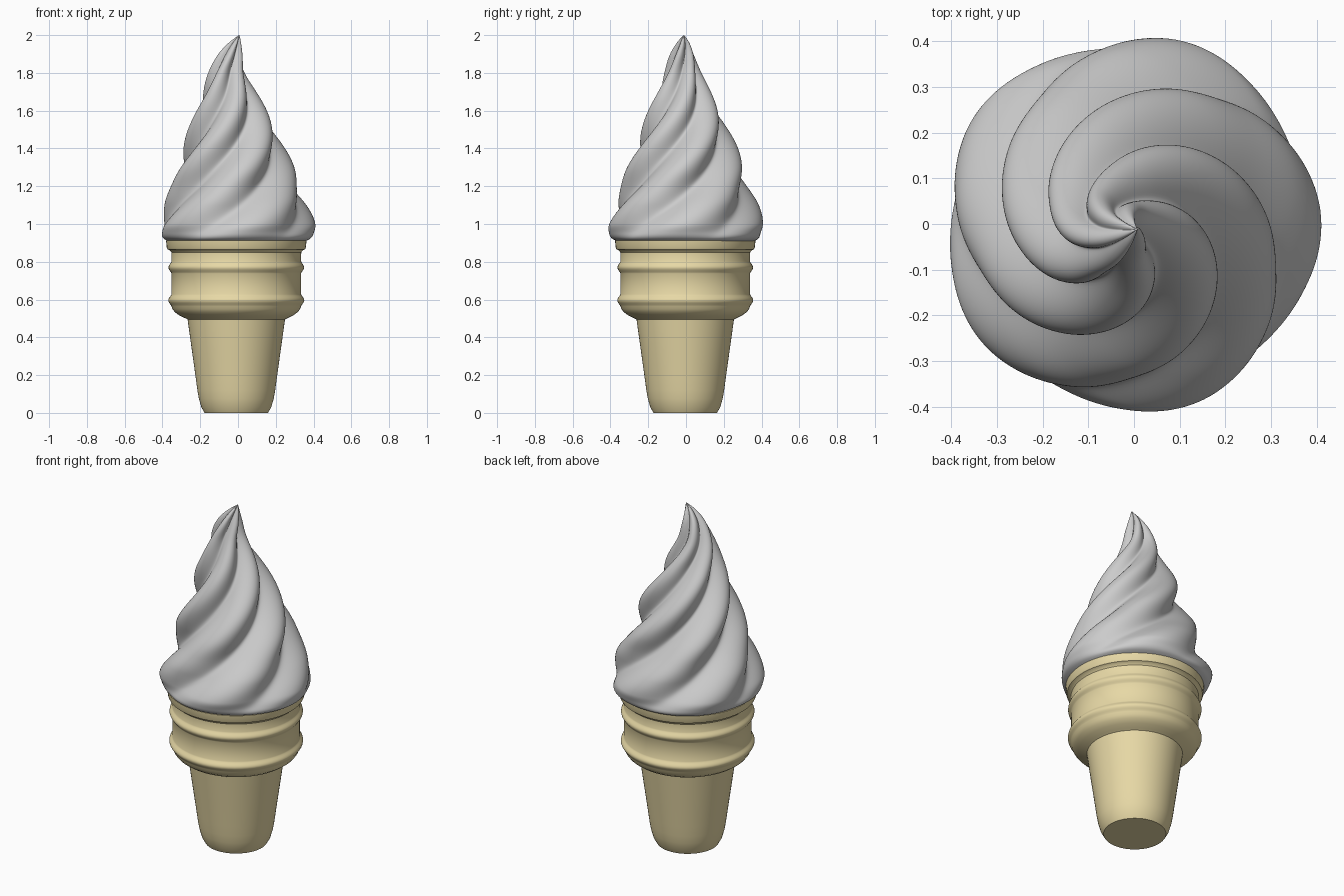
import bpy, bmesh
from math import sin, cos, pi, radians, sqrt

if "Cube" in bpy.data.objects:
    bpy.data.objects.remove(bpy.data.objects["Cube"])


def skin(name, rings, material=None, angle=40):
    """Join rings of points into a closed, smooth-shaded surface."""
    bm = bmesh.new()
    loops = [[bm.verts.new(p) for p in ring] for ring in rings]
    n = len(loops[0])
    for a, b in zip(loops, loops[1:]):
        for i in range(n):
            j = (i + 1) % n
            bm.faces.new((a[i], a[j], b[j], b[i]))
    bm.faces.new(loops[0][::-1])
    bm.faces.new(loops[-1])
    mesh = bpy.data.meshes.new(name)
    bm.to_mesh(mesh)
    bm.free()
    obj = bpy.data.objects.new(name, mesh)
    bpy.context.collection.objects.link(obj)
    if material:
        mesh.materials.append(material)
    bpy.ops.object.select_all(action='DESELECT')
    obj.select_set(True)
    bpy.context.view_layer.objects.active = obj
    bpy.ops.object.shade_smooth_by_angle(angle=radians(angle))
    return obj


def curve(keys, z):
    """Smooth (Catmull-Rom style) interpolation of (z, value) keys."""
    def slope(i):
        a, b = keys[max(i - 1, 0)], keys[min(i + 1, len(keys) - 1)]
        return (b[1] - a[1]) / (b[0] - a[0])
    i = 0
    while i < len(keys) - 2 and z > keys[i + 1][0]:
        i += 1
    (z0, v0), (z1, v1) = keys[i], keys[i + 1]
    h = z1 - z0
    t = min(max((z - z0) / h, 0), 1)
    return ((2*t**3 - 3*t**2 + 1) * v0 + (t**3 - 2*t**2 + t) * h * slope(i)
            + (3*t**2 - 2*t**3) * v1 + (t**3 - t**2) * h * slope(i + 1))


# Wafer cup: lathed profile with two soft raised bands and a rim
wafer = bpy.data.materials.new("wafer")
wafer.diffuse_color = (0.80, 0.69, 0.38, 1)
wafer.use_nodes = True
wafer.node_tree.nodes["Principled BSDF"].inputs["Base Color"].default_value = wafer.diffuse_color


def band(z, base, out, half):
    return [(base + out * (0.5 - 0.5 * cos(2 * pi * k / 10)) ** 0.7, z - half + half * k / 5)
            for k in range(11)]


profile = [(0.168, 0), (0.185, 0.03), (0.198, 0.075), (0.206, 0.12), (0.214, 0.18),
           (0.258, 0.495), (0.272, 0.502), (0.30, 0.515), (0.325, 0.533), (0.338, 0.55)]
profile += band(0.596, 0.343, 0.017, 0.032)
profile += band(0.77, 0.343, 0.016, 0.032)
profile += [(0.344, 0.85), (0.352, 0.86), (0.364, 0.866), (0.368, 0.875), (0.372, 0.912)]
SEG = 64
skin("wafer_cup", [[(r * cos(2*pi*i/SEG) - 0.009, r * sin(2*pi*i/SEG) - 0.004, z)
                    for i in range(SEG)] for r, z in profile], wafer, 35)

# Soft swirl: five twisted lobes that taper to an off-centre tip
ridge = [(0.905, 0.355), (0.925, 0.394), (0.96, 0.411), (1.0, 0.416), (1.1, 0.387),
         (1.2, 0.346), (1.3, 0.315), (1.4, 0.278), (1.5, 0.237), (1.6, 0.193),
         (1.7, 0.146), (1.8, 0.102), (1.9, 0.066), (1.96, 0.034), (2.0, 0.002)]
groove = [(0.905, 0.0), (0.93, 0.03), (1.0, 0.11), (1.2, 0.21), (1.4, 0.28),
          (1.6, 0.32), (1.8, 0.38), (2.0, 0.38)]
lean_x = [(0.9, -0.006), (1.1, -0.008), (1.3, -0.016), (1.5, -0.028), (1.65, -0.042),
          (1.8, -0.056), (1.9, -0.04), (1.96, -0.018), (2.0, 0.006)]
lean_y = [(0.9, 0), (1.5, -0.004), (1.8, -0.018), (1.9, -0.018), (2.0, -0.012)]
LOBES, TWIST, SIDES, STEPS, SOFT = 5, radians(218), 160, 130, 0.07


def swirl_ring(z):
    pts = []
    for i in range(SIDES):
        a = 2 * pi * i / SIDES
        s = sin(LOBES / 2 * (a - TWIST * (z - 1.16)))
        lobe = (sqrt(s * s + SOFT) - sqrt(SOFT)) / (sqrt(1 + SOFT) - sqrt(SOFT))
        r = curve(ridge, z) * (1 - curve(groove, z) * (1 - lobe))
        pts.append((curve(lean_x, z) + r * cos(a), curve(lean_y, z) + r * sin(a), z))
    return pts


levels = [0.905 + 1.095 * (k / STEPS) ** 1.15 for k in range(STEPS + 1)]
skin("soft_swirl", [swirl_ring(z) for z in levels], None, 50)
